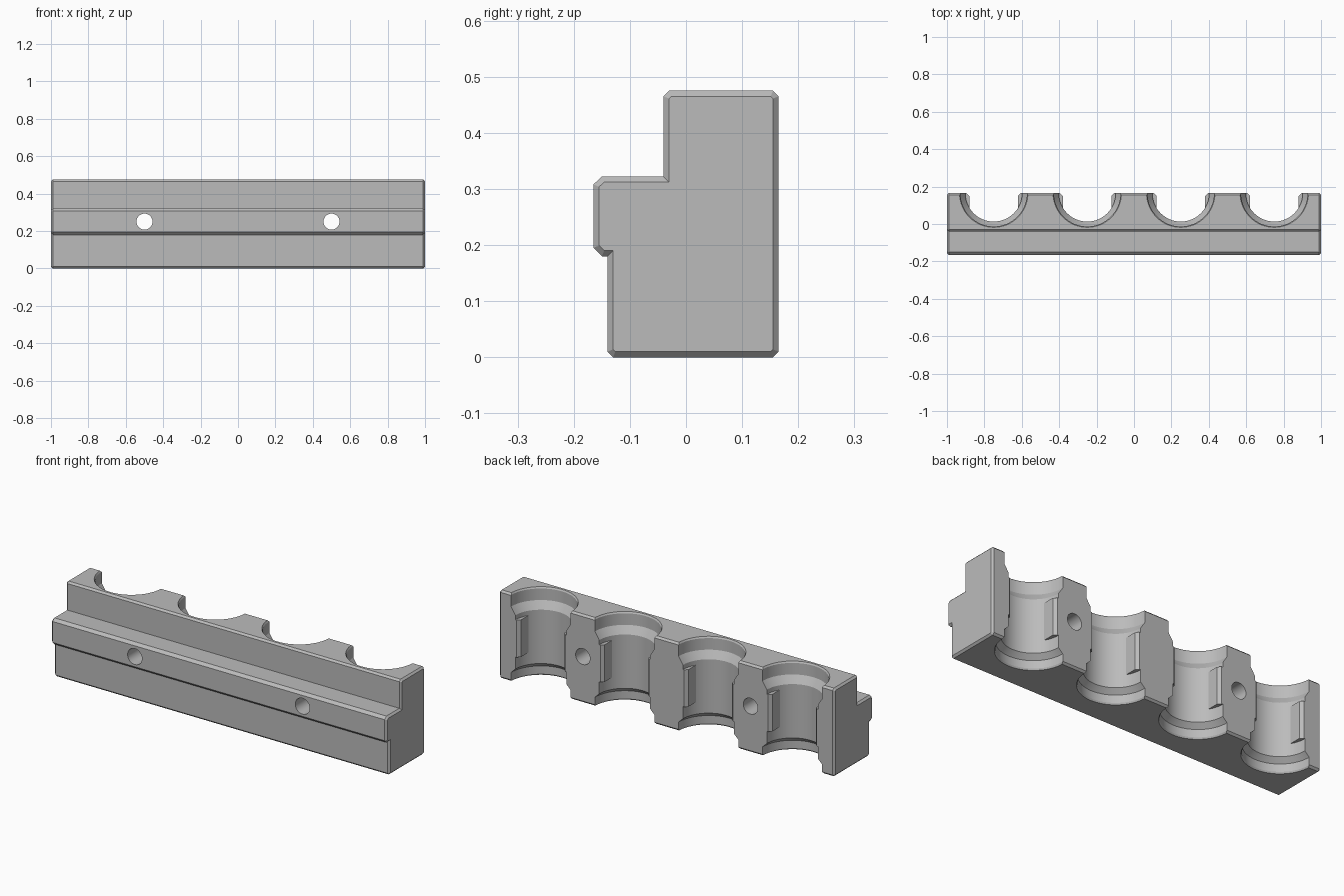
import bpy, bmesh, math

cube = bpy.data.objects.get("Cube")
if cube:
    bpy.data.objects.remove(cube, do_unlink=True)

BACK = 0.165
HEIGHT = 0.475
BEVEL = 0.01

grey = bpy.data.materials.new("plain grey")
grey.use_nodes = True
colour = (0.5, 0.5, 0.5, 1)
grey.diffuse_color = colour
grey.node_tree.nodes["Principled BSDF"].inputs["Base Color"].default_value = colour


def make_object(name, bm):
    bmesh.ops.recalc_face_normals(bm, faces=bm.faces)
    mesh = bpy.data.meshes.new(name)
    bm.to_mesh(mesh)
    bm.free()
    mesh.materials.append(grey)
    obj = bpy.data.objects.new(name, mesh)
    bpy.context.collection.objects.link(obj)
    return obj


def prism(name, points, offset):
    """Extrude a closed outline along an offset vector."""
    bm = bmesh.new()
    face = bm.faces.new([bm.verts.new(p) for p in points])
    new = bmesh.ops.extrude_face_region(bm, geom=[face])["geom"]
    bmesh.ops.translate(bm, vec=offset, verts=[v for v in new if isinstance(v, bmesh.types.BMVert)])
    return make_object(name, bm)


def lathe(name, profile, segments=64):
    """Closed solid of revolution about z from (radius, height) pairs."""
    bm = bmesh.new()
    rings = []
    for r, z in profile:
        angles = [math.tau * i / segments for i in range(segments)]
        rings.append([bm.verts.new((r * math.cos(a), r * math.sin(a), z)) for a in angles])
    for low, high in zip(rings, rings[1:]):
        for i in range(segments):
            j = (i + 1) % segments
            bm.faces.new((low[i], low[j], high[j], high[i]))
    bm.faces.new(rings[0])
    bm.faces.new(rings[-1])
    return make_object(name, bm)


def subtract(target, cutter):
    cutter.hide_render = True
    mod = target.modifiers.new("cut", "BOOLEAN")
    mod.operation = "DIFFERENCE"
    mod.solver = "EXACT"
    mod.object = cutter
    bpy.context.view_layer.objects.active = target
    bpy.ops.object.modifier_apply(modifier=mod.name)
    bpy.data.objects.remove(cutter, do_unlink=True)


# Block: stepped section with a front rail, chamfered all round
section = [(-0.13, 0), (-0.14, BEVEL), (-0.14, 0.18), (-0.15, 0.18),
           (-BACK, 0.195), (-BACK, 0.308), (-0.15, 0.322), (-0.04, 0.322),
           (-0.04, HEIGHT - BEVEL), (-0.03, HEIGHT),
           (BACK - BEVEL, HEIGHT), (BACK, HEIGHT - BEVEL),
           (BACK, BEVEL), (BACK - BEVEL, 0)]
half = 1 - BEVEL
block = prism("holder_block", [(-half, y, z) for y, z in section], (2 * half, 0, 0))
bm = bmesh.new()
bm.from_mesh(block.data)
ends = [f for f in bm.faces if abs(f.normal.x) > 0.9]
bmesh.ops.inset_individual(bm, faces=ends, thickness=BEVEL, depth=BEVEL, use_even_offset=True)
bm.to_mesh(block.data)
bm.free()

# Half-round bores: wide mouths at both ends, a tab left on each side
bore_profile = [(0.189, -0.01), (0.178, 0.008), (0.178, 0.05), (0.152, 0.075),
                (0.152, 0.365), (0.178, 0.405), (0.178, HEIGHT - 0.008), (0.189, HEIGHT + 0.01)]
tab_outline = [(0.13, -0.015), (0.13, -0.12), (0.2, -0.12),
               (0.2, 0.2), (0.15, 0.2), (0.15, 0.005)]
for x in (-0.75, -0.25, 0.25, 0.75):
    bore = lathe("bore_cutter", bore_profile)
    for side in (-1, 1):
        tab = prism("tab_cutter", [(side * px, py, 0.14) for px, py in tab_outline], (0, 0, 0.2))
        subtract(bore, tab)
    bore.location = (x, BACK, 0)
    bpy.context.view_layer.update()
    subtract(block, bore)

# Screw holes through the block
for x in (-0.5, 0.5):
    hole = lathe("hole_cutter", [(0.043, -0.3), (0.043, 0.3)], 32)
    hole.rotation_euler.x = math.pi / 2
    hole.location = (x, 0, 0.25)
    bpy.context.view_layer.update()
    subtract(block, hole)

bpy.ops.object.select_all(action="DESELECT")
block.select_set(True)
bpy.context.view_layer.objects.active = block
bpy.ops.object.shade_smooth_by_angle(angle=math.radians(25))
